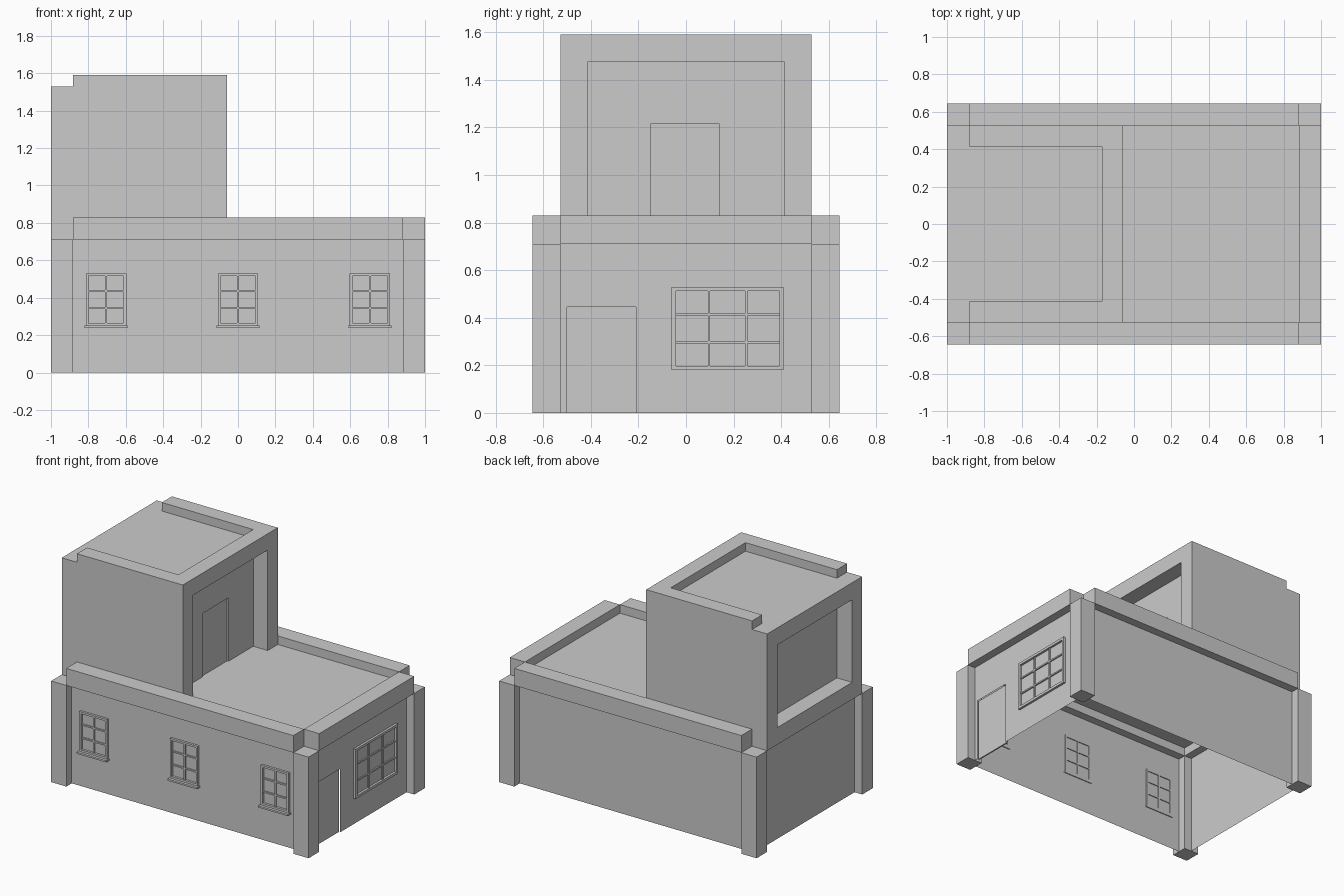
import bpy, bmesh
from mathutils import Vector

if "Cube" in bpy.data.objects:
    bpy.data.objects.remove(bpy.data.objects["Cube"])

W, D = 1.0, 0.645          # half size of the footprint
P = 0.118                  # pillar and parapet thickness
XI, YI = W - P, D - P      # inner parapet lines
WX, WY = 0.94, 0.585       # wall planes
BAND, TOP, ROOF = 0.71, 0.83, 0.77
R = 0.112                  # recess depth and frame width of the upper room


def mesh_object(name, bm):
    me = bpy.data.meshes.new(name)
    bm.to_mesh(me)
    bm.free()
    ob = bpy.data.objects.new(name, me)
    bpy.context.collection.objects.link(ob)
    return ob


def add_box(bm, x0, x1, y0, y1, z0, z1):
    c = bmesh.ops.create_cube(bm, size=1)["verts"]
    for v in c:
        v.co = Vector((x0 + (v.co.x + .5) * (x1 - x0),
                       y0 + (v.co.y + .5) * (y1 - y0),
                       z0 + (v.co.z + .5) * (z1 - z0)))


def boxes(name, *specs):
    bm = bmesh.new()
    for s in specs:
        add_box(bm, *s)
    return mesh_object(name, bm)


def quad(name, pts):
    bm = bmesh.new()
    bm.faces.new([bm.verts.new(p) for p in pts])
    return mesh_object(name, bm)


def cut(target, *specs):
    """Subtract boxes one at a time, then bake the result."""
    for s in specs:
        c = boxes("cutter", s)
        c.hide_render = True
        m = target.modifiers.new("cut", "BOOLEAN")
        m.operation, m.solver, m.object = "DIFFERENCE", "EXACT", c
        bpy.context.view_layer.update()
        dg = bpy.context.evaluated_depsgraph_get()
        me = bpy.data.meshes.new_from_object(target.evaluated_get(dg))
        target.modifiers.clear()
        target.data = me
        bpy.data.objects.remove(c)


def window(name, u0, u1, z0, z1, cols, rows, place, frame=0.018, bar=0.01):
    """Frame and glazing bars; place(u0,u1,d0,d1,z0,z1) maps onto a wall."""
    d0, d1 = -0.006, 0.016
    s = [place(u0, u0 + frame, d0, d1, z0, z1), place(u1 - frame, u1, d0, d1, z0, z1),
         place(u0 + frame, u1 - frame, d0, d1, z0, z0 + frame),
         place(u0 + frame, u1 - frame, d0, d1, z1 - frame, z1)]
    for i in range(1, cols):
        u = u0 + (u1 - u0) * i / cols
        s.append(place(u - bar / 2, u + bar / 2, d0, d1 - .006, z0 + frame, z1 - frame))
    for i in range(1, rows):
        z = z0 + (z1 - z0) * i / rows
        s.append(place(u0 + frame, u1 - frame, d0, d1 - .007, z - bar / 2, z + bar / 2))
    boxes(name, *s)


def on_front(u0, u1, d0, d1, z0, z1):
    return (u0, u1, -WY - d1, -WY - d0, z0, z1)


def on_right(u0, u1, d0, d1, z0, z1):
    return (WX + d0, WX + d1, u0, u1, z0, z1)


# corner pillars
for sx in (-1, 1):
    for sy in (-1, 1):
        xs, ys = sorted((sx * XI, sx * W)), sorted((sy * YI, sy * D))
        boxes("corner_pillar", (*xs, *ys, 0, BAND))

# parapet bands
for s in (-1, 1):
    boxes("long_parapet", (-XI, XI, *sorted((s * YI, s * D)), BAND, TOP))
    boxes("end_parapet", (*sorted((s * XI, s * W)), -YI, YI, BAND, TOP))

# thin walls of the ground floor
for s, n in ((-1, "front_wall"), (1, "back_wall")):
    quad(n, [(s * -XI, s * WY, 0), (s * -XI, s * WY, BAND),
             (s * XI, s * WY, BAND), (s * XI, s * WY, 0)])
quad("left_wall", [(-WX, YI, 0), (-WX, -YI, 0), (-WX, -YI, BAND), (-WX, YI, BAND)])

# right wall outlines the door opening; the door sits slightly inside
DY0, DY1, DH = -0.50, -0.21, 0.445
quad("right_wall", [(WX, y, z) for y, z in (
    (-YI, 0), (DY0, 0), (DY0, DH), (DY1, DH), (DY1, 0),
    (YI, 0), (YI, BAND), (-YI, BAND))])
boxes("ground_door", (WX - .02, WX - .01, DY0, DY1, 0, DH))

# main roof
quad("main_roof", [(-XI, -YI, ROOF), (XI, -YI, ROOF), (XI, YI, ROOF), (-XI, YI, ROOF)])

# upper room with sunken roof, recessed front and back openings and door
UX, RI = -0.06, YI - R
room = boxes("upper_room", (-W, UX, -YI, YI, ROOF, 1.59))
cut(room,
    (-1.2, -XI, -1, 1, 1.53, 2),
    (-1.2, UX - R, -RI, RI, 1.53, 2),
    (UX - R, 0.2, -RI, RI, 0.5, 1.475),
    (-1.2, -XI, -RI, RI, TOP, 1.41),
    (UX - R - .01, 0.1, -0.15, 0.14, 0.5, ROOF + DH))

# windows and sills
for cx in (-0.705, 0, 0.705):
    window("front_window", cx - .108, cx + .108, 0.25, 0.53, 2, 3, on_front, .014)
    boxes("front_sill", on_front(cx - .115, cx + .115, -.006, .035, .238, .25))
window("right_window", -0.06, 0.41, 0.18, 0.53, 3, 3, on_right)
